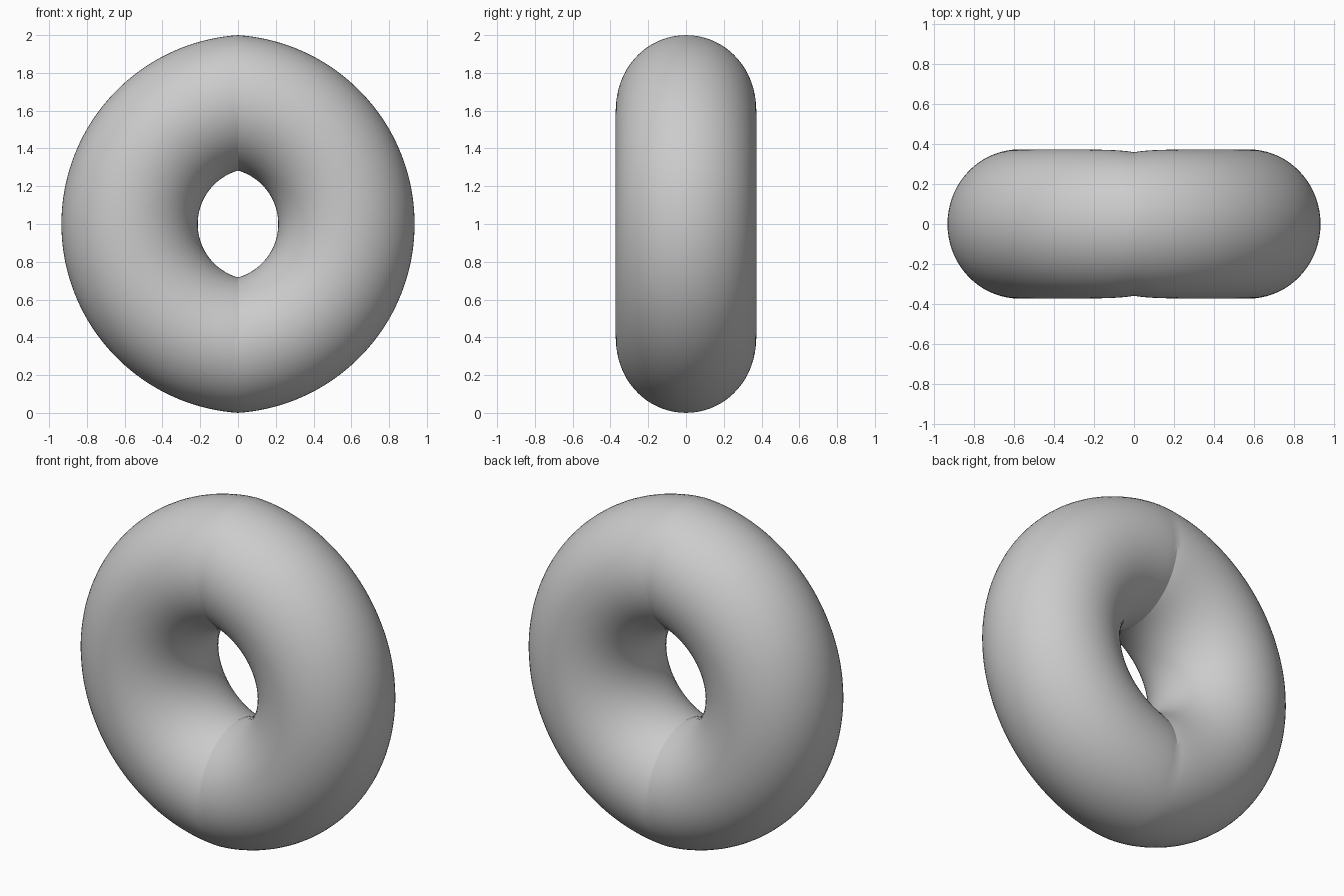
import bpy, bmesh
from math import sin, cos, pi, sqrt, exp, radians

if "Cube" in bpy.data.objects:
    bpy.data.objects.remove(bpy.data.objects["Cube"])

SEG, RING = 160, 72


def shifted_circle(s, c, radius, shift):
    # distance along a ray to a circle pushed toward the mirror plane
    return -shift * s + sqrt(radius ** 2 - (shift * c) ** 2)


# Ring made of two mirrored half tori meeting in a crease at x = 0
bm = bmesh.new()
rings = []
for i in range(SEG):
    t = 2 * pi * i / SEG
    s, c = abs(sin(t)), cos(t)
    outer = shifted_circle(s, c, 1.002, 0.067)
    inner = shifted_circle(s, c, 0.2945, 0.0815)
    mid, half = (outer + inner) / 2, (outer - inner) / 2
    depth = 0.36 + 0.014 * (1 - exp(-s * 0.64 / 0.08))
    ring = []
    for j in range(RING):
        a = 2 * pi * j / RING
        r = mid + half * cos(a)
        ring.append(bm.verts.new((r * sin(t), depth * sin(a), 1 + r * c)))
    rings.append(ring)
for i in range(SEG):
    p, q = rings[i], rings[(i + 1) % SEG]
    for j in range(RING):
        k = (j + 1) % RING
        bm.faces.new((p[j], p[k], q[k], q[j]))
bmesh.ops.recalc_face_normals(bm, faces=bm.faces)
mesh = bpy.data.meshes.new("creased_ring")
bm.to_mesh(mesh)
bm.free()
obj = bpy.data.objects.new("creased_ring", mesh)
bpy.context.collection.objects.link(obj)
bpy.context.view_layer.objects.active = obj
obj.select_set(True)
bpy.ops.object.shade_smooth_by_angle(angle=radians(20))
